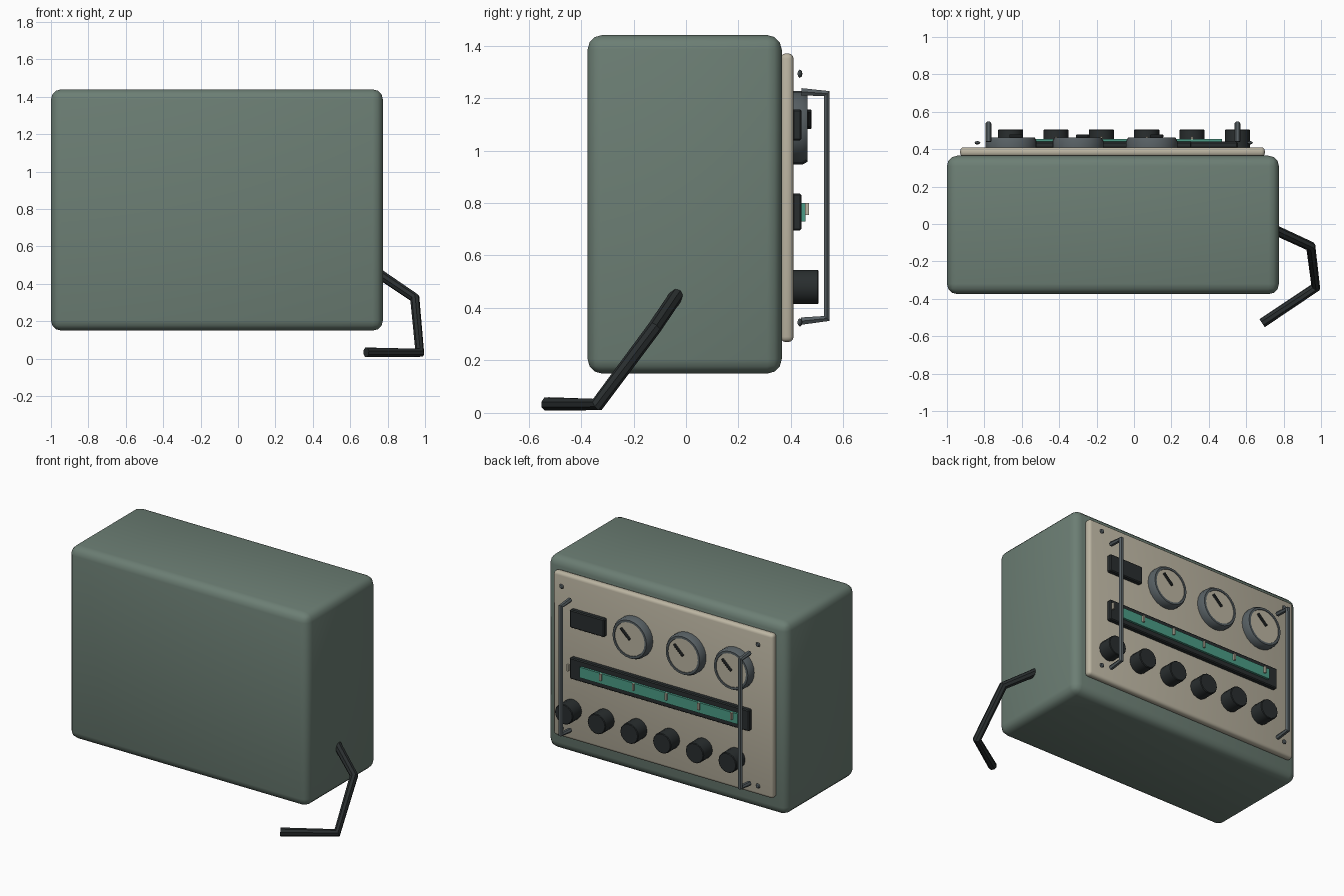
import bpy, bmesh, math
from mathutils import Vector

if "Cube" in bpy.data.objects:
    bpy.data.objects.remove(bpy.data.objects["Cube"])


def material(name, rgb):
    m = bpy.data.materials.new(name)
    m.diffuse_color = (*rgb, 1)
    m.use_nodes = True
    m.node_tree.nodes["Principled BSDF"].inputs["Base Color"].default_value = m.diffuse_color
    return m


GREEN = material("case_green", (0.15, 0.21, 0.175))
CREAM = material("panel_cream", (0.50, 0.46, 0.36))
BLACK = material("black_plastic", (0.022, 0.027, 0.028))
STEEL = material("dark_steel", (0.095, 0.115, 0.125))
TEAL = material("scale_teal", (0.07, 0.33, 0.24))


def finish(ob, name, mat, angle=35):
    ob.name = name
    ob.data.materials.append(mat)
    bpy.ops.object.select_all(action='DESELECT')
    ob.select_set(True)
    bpy.context.view_layer.objects.active = ob
    bpy.ops.object.shade_smooth_by_angle(angle=math.radians(angle))
    return ob


def mesh_object(bm, name, mat):
    bmesh.ops.recalc_face_normals(bm, faces=bm.faces)
    me = bpy.data.meshes.new(name)
    bm.to_mesh(me)
    bm.free()
    ob = bpy.data.objects.new(name, me)
    bpy.context.collection.objects.link(ob)
    return finish(ob, name, mat)


def box(name, lo, hi, mat, bevel=0, segments=2):
    bm = bmesh.new()
    bmesh.ops.create_cube(bm, size=1)
    lo, hi = Vector(lo), Vector(hi)
    for v in bm.verts:
        v.co = (lo + hi) / 2 + v.co * (hi - lo)
    if bevel:
        bmesh.ops.bevel(bm, geom=bm.edges[:], offset=bevel, segments=segments,
                        profile=0.5, affect='EDGES')
    return mesh_object(bm, name, mat)


def lathe(name, x, z, profile, mat, sides=24):
    """Spin (radius, y) points about an axis along y; radius 0 closes the end."""
    bm = bmesh.new()
    verts = [bm.verts.new((x + r, y, z)) for r, y in profile]
    edges = [bm.edges.new(p) for p in zip(verts, verts[1:])]
    bmesh.ops.spin(bm, geom=verts + edges, cent=(x, 0, z), axis=(0, 1, 0),
                   angle=math.tau, steps=sides)
    bmesh.ops.remove_doubles(bm, verts=bm.verts, dist=1e-4)
    return mesh_object(bm, name, mat)


def tube(name, points, radius, mat, resolution=2):
    cu = bpy.data.curves.new(name, 'CURVE')
    cu.dimensions = '3D'
    cu.bevel_depth, cu.bevel_resolution, cu.use_fill_caps = radius, resolution, True
    sp = cu.splines.new('POLY')
    sp.points.add(len(points) - 1)
    for p, co in zip(sp.points, points):
        p.co = (*co, 1)
    ob = bpy.data.objects.new(name, cu)
    bpy.context.collection.objects.link(ob)
    bpy.ops.object.select_all(action='DESELECT')
    ob.select_set(True)
    bpy.context.view_layer.objects.active = ob
    bpy.ops.object.convert(target='MESH')
    return finish(bpy.context.object, name, mat)


# Case and control panel
box("case", (-1, -0.375, 0.15), (0.775, 0.365, 1.44), GREEN, 0.055, 3)
box("control_panel", (-0.93, 0.36, 0.27), (0.70, 0.41, 1.37), CREAM, 0.02, 3)

# Small display window
box("display_window", (0.30, 0.405, 1.038), (0.555, 0.44, 1.157), BLACK, 0.006, 1)

# Meters: bezel, face and needle
for i, (x, z) in enumerate([(0.095, 1.09), (-0.30, 1.087), (-0.657, 1.083)]):
    lathe(f"meter_bezel_{i}", x, z,
          [(0, 0.405), (0.137, 0.405), (0.137, 0.443), (0.126, 0.463),
           (0.112, 0.463), (0.110, 0.455), (0, 0.455)], STEEL)
    lathe(f"meter_face_{i}", x, z,
          [(0, 0.45), (0.111, 0.45), (0.111, 0.459), (0, 0.459)], CREAM)
    needle = box(f"meter_needle_{i}", (-0.046, -0.009, -0.007),
                 (0.046, 0.009, 0.007), BLACK, 0.004, 1)
    needle.location = (x + 0.026, 0.47, z + 0.033)
    needle.rotation_euler.y = math.radians(-43)

# Tuning scale
box("tuning_scale_frame", (-0.775, 0.405, 0.695), (0.555, 0.44, 0.836), BLACK, 0.006, 1)
box("tuning_scale_glass", (-0.70, 0.435, 0.73), (0.47, 0.455, 0.80), TEAL)

# Row of knobs, each with a scale tick above
for i in range(6):
    x = 0.553 - 0.2425 * i
    lathe(f"knob_{i}", x, 0.48,
          [(0, 0.408), (0.067, 0.408), (0.067, 0.502), (0.063, 0.506), (0, 0.506)],
          BLACK, 14)
    box(f"scale_tick_{i}", (x - 0.006, 0.453, 0.755), (x + 0.006, 0.468, 0.80), CREAM)

# Side handles
for side, x in (("right", 0.553), ("left", -0.778)):
    tube(f"{side}_handle", [(x, 0.44, 1.224), (x, 0.537, 1.217),
                            (x, 0.537, 0.36), (x, 0.44, 0.35)], 0.016, STEEL, 1)

# Corner screws
for i, (x, z) in enumerate((x, z) for x in (-0.837, 0.62) for z in (0.345, 1.293)):
    lathe(f"screw_{i}", x, z,
          [(0, 0.424), (0.011, 0.428), (0.016, 0.434), (0.011, 0.441), (0, 0.444)],
          STEEL, 12)

# Power cable
tube("power_cable", [(0.76, -0.035, 0.45), (0.945, -0.12, 0.325),
                     (0.972, -0.338, 0.032), (0.685, -0.53, 0.034)], 0.027, BLACK)
